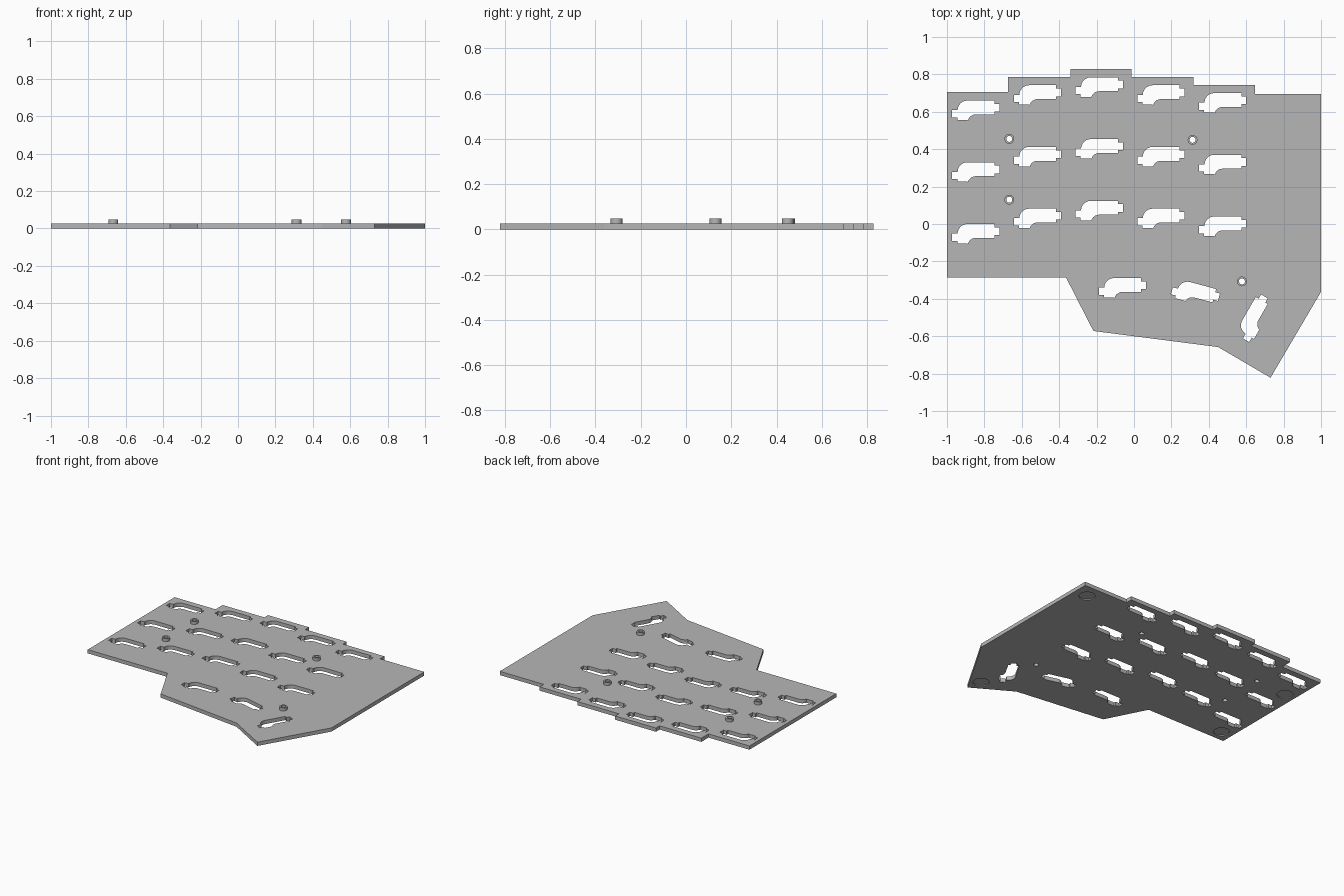
import bpy, bmesh, math
from mathutils import Matrix, Vector

cube = bpy.data.objects.get("Cube")
if cube:
    bpy.data.objects.remove(cube, do_unlink=True)

THICK, POST_TOP, PITCH = 0.027, 0.048, 0.33

grey = bpy.data.materials.new("light_grey")
grey.use_nodes = True
grey.diffuse_color = (0.47, 0.47, 0.47, 1)
grey.node_tree.nodes["Principled BSDF"].inputs["Base Color"].default_value = (0.47, 0.47, 0.47, 1)


def prism(bm, points, z0, z1):
    """Extrude a closed flat profile between two heights."""
    face = bm.faces.new([bm.verts.new((x, y, z0)) for x, y in points])
    top = bmesh.ops.extrude_face_region(bm, geom=[face])["geom"]
    verts = [g for g in top if isinstance(g, bmesh.types.BMVert)]
    bmesh.ops.translate(bm, verts=verts, vec=(0, 0, z1 - z0))


def arc(cx, cy, r, start, end, steps):
    angles = [math.radians(start + (end - start) * i / steps) for i in range(steps + 1)]
    return [(cx + r * math.cos(a), cy + r * math.sin(a)) for a in angles]


def circle(cx, cy, r, sides):
    return arc(cx, cy, r, 0, 360, sides)[:-1]


def make_object(name, bm):
    bmesh.ops.recalc_face_normals(bm, faces=bm.faces)
    mesh = bpy.data.meshes.new(name)
    bm.to_mesh(mesh)
    bm.free()
    mesh.materials.append(grey)
    obj = bpy.data.objects.new(name, mesh)
    bpy.context.collection.objects.link(obj)
    return obj


# Plate outline with a stepped back edge and an angled thumb area
outline = [(-1, 0.705), (-0.673, 0.705), (-0.673, 0.786), (-0.34, 0.786),
           (-0.34, 0.828), (-0.014, 0.828), (-0.014, 0.786), (0.317, 0.786),
           (0.317, 0.743), (0.648, 0.743), (0.648, 0.695), (1, 0.695),
           (1, -0.363), (0.73, -0.822), (0.45, -0.658), (-0.217, -0.572),
           (-0.364, -0.285), (-1, -0.285)]
bm = bmesh.new()
prism(bm, outline, 0, THICK)
plate = make_object("switch_plate", bm)

# Socket slot profile: two offset lobes with a contact tab at each end
slot = ([(0.126, 0.034), (0.126, -0.007), (0.1, -0.007), (0.1, -0.022), (0.008, -0.022)]
        + arc(0.0, -0.066, 0.044, 90, 165, 5)
        + [(-0.045, -0.052), (-0.099, -0.052), (-0.099, -0.038), (-0.126, -0.038),
           (-0.126, 0.001), (-0.097, 0.001)]
        + arc(-0.045, 0.0, 0.052, 176, 90, 6)
        + [(0.1, 0.052), (0.1, 0.034)])

# Slot placements: five staggered columns of three, and three thumb slots
placements = []
for col, y in enumerate((0.608, 0.69, 0.732, 0.69, 0.648)):
    for row in range(3):
        placements.append((-0.846 + col * PITCH, y - row * PITCH, 0))
placements += [(-0.062, -0.341, 0), (0.329, -0.372, -15), (0.646, -0.503, 60)]

posts = [(-0.667, 0.455), (0.313, 0.45), (-0.667, 0.13), (0.577, -0.307)]
feet = [(0.9, 0.595), (-0.92, 0.44), (-0.915, -0.2), (0.705, -0.715)]

# Cutters: slots, screw holes and shallow foot recesses underneath
bm = bmesh.new()
for x, y, angle in placements:
    turn = Matrix.Rotation(math.radians(angle), 2)
    prism(bm, [turn @ Vector(p) + Vector((x, y)) for p in slot], -0.02, 0.06)
for x, y in posts:
    prism(bm, circle(x, y, 0.016, 24), -0.02, 0.06)
for x, y in feet:
    prism(bm, circle(x, y, 0.053, 32), -0.02, 0.007)
cutter = make_object("slot_cutter", bm)
cutter.hide_render = True

cut = plate.modifiers.new("cut", "BOOLEAN")
cut.operation = "DIFFERENCE"
cut.solver = "EXACT"
cut.object = cutter
bpy.context.view_layer.objects.active = plate
bpy.ops.object.modifier_apply(modifier="cut")
bpy.data.objects.remove(cutter, do_unlink=True)

# Hollow screw posts standing on the plate
for number, (x, y) in enumerate(posts, 1):
    bm = bmesh.new()
    rings = []
    for r, z in ((0.026, THICK), (0.026, POST_TOP), (0.016, POST_TOP), (0.016, THICK)):
        rings.append([bm.verts.new((px, py, z)) for px, py in circle(x, y, r, 24)])
    for low, high in zip(rings, rings[1:]):
        for i in range(24):
            j = (i + 1) % 24
            bm.faces.new((low[i], low[j], high[j], high[i]))
    post = make_object(f"screw_post_{number}", bm)
    bpy.ops.object.select_all(action="DESELECT")
    post.select_set(True)
    bpy.context.view_layer.objects.active = post
    bpy.ops.object.shade_smooth_by_angle(angle=math.radians(30))
